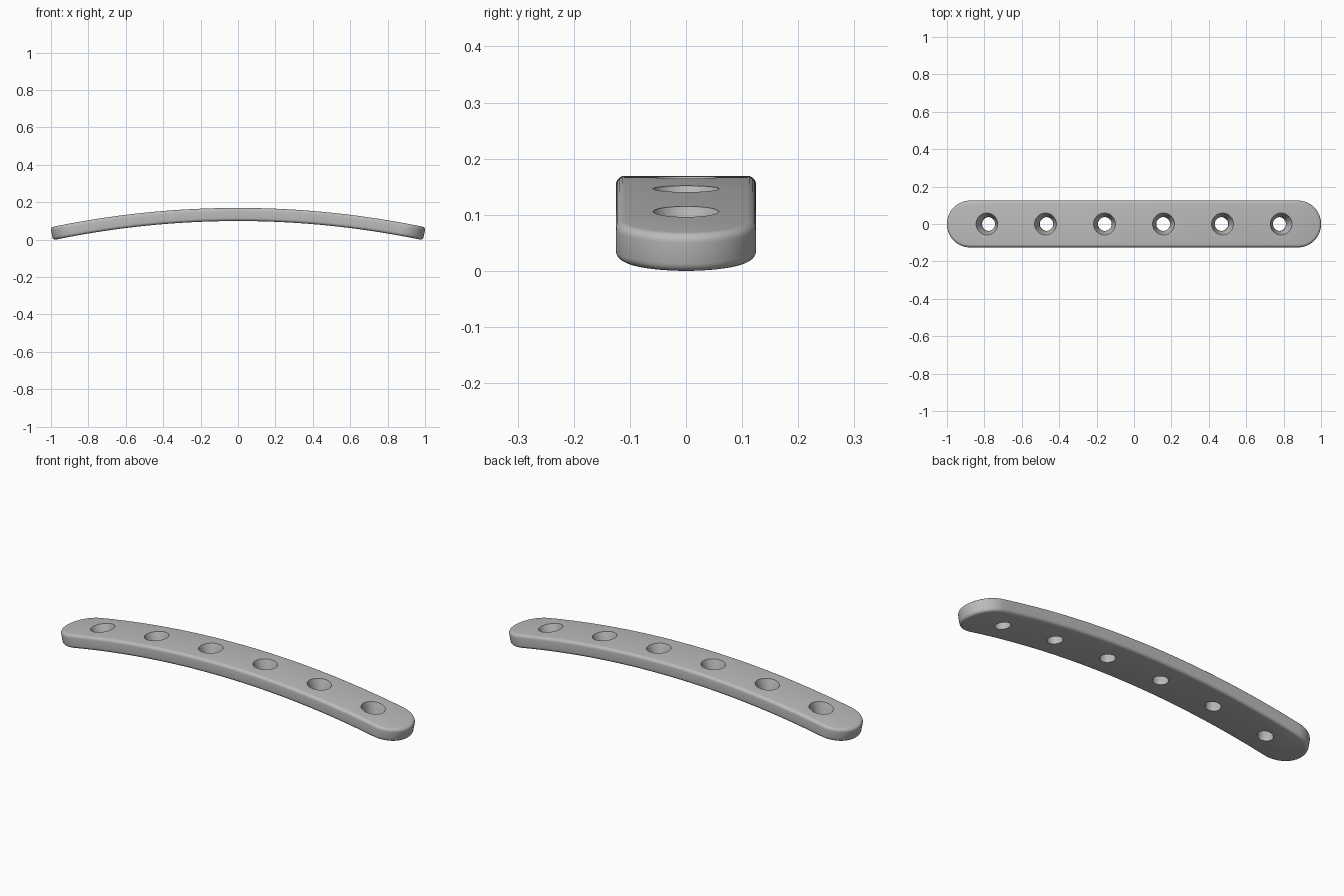
import bpy, bmesh
from math import sin, cos, pi, asin

R = 4.9            # radius of the arched top face
TOP = 0.168        # crown height
T = 0.07           # plate thickness
W = 0.125          # half width
F = 0.016          # edge rounding
L = R * asin(1 / (R - F))   # half length along the arc


def bend(s, y, h):
    """Wrap a flat point (s along, y across, h above the top face) on the arc."""
    r = R + h
    return (r * sin(s / R), y, r * cos(s / R) + TOP - R)


def link_mesh(name, bm):
    bmesh.ops.recalc_face_normals(bm, faces=bm.faces)
    mesh = bpy.data.meshes.new(name)
    bm.to_mesh(mesh)
    bm.free()
    obj = bpy.data.objects.new(name, mesh)
    bpy.context.scene.collection.objects.link(obj)
    return obj


cube = bpy.data.objects.get("Cube")
if cube:
    bpy.data.objects.remove(cube)

grey = bpy.data.materials.new("satin grey")
grey.use_nodes = True
colour = (0.5, 0.5, 0.5, 1)
grey.diffuse_color = colour
grey.node_tree.nodes["Principled BSDF"].inputs["Base Color"].default_value = colour

# Plate: stacked round-ended outlines, inset at the rounded edges
ARC, STRAIGHT, FILLET = 14, 60, 5


def half_outline(inset):
    """Points of the +y half, from one tip to the other."""
    rad, c = W - inset, L - W
    left = [(-c - rad * cos(a), rad * sin(a))
            for a in (pi / 2 * i / ARC for i in range(ARC))]
    mid = [(-c + 2 * c * i / STRAIGHT, rad) for i in range(STRAIGHT + 1)]
    return left + mid + [(-s, y) for s, y in reversed(left)]


steps = [pi / 2 * i / FILLET for i in range(FILLET + 1)]
layers = [(F * (1 - sin(a)), -F * (1 - cos(a))) for a in steps]
layers += [(d, -T - h) for d, h in reversed(layers)]

bm = bmesh.new()
rings = []
for inset, h in layers:
    half = half_outline(inset)
    loop = half + [(s, -y) for s, y in reversed(half[1:-1])]
    rings.append([bm.verts.new(bend(s, y, h)) for s, y in loop])
n = len(rings[0])
for a, b in zip(rings, rings[1:]):
    for i in range(n):
        j = (i + 1) % n
        bm.faces.new((a[i], a[j], b[j], b[i]))
for ring in (rings[0], rings[-1]):
    for i in range(n // 2):
        quad = [ring[i], ring[i + 1], ring[n - i - 1], ring[-i]]
        bm.faces.new(list(dict.fromkeys(quad)))
plate = link_mesh("curved_plate", bm)
plate.data.materials.append(grey)

# Countersunk screw holes: turned cutters square to the arc
SIDES = 40
profile = [(0.037, -0.12), (0.037, -0.045), (0.058, -0.004), (0.062, 0.02)]
bm = bmesh.new()
for k in range(6):
    s0 = (k - 2.5) * 0.316
    rows = [[bm.verts.new(bend(s0 + r * cos(2 * pi * i / SIDES) * R / (R + h),
                               r * sin(2 * pi * i / SIDES), h))
             for i in range(SIDES)] for r, h in profile]
    for a, b in zip(rows, rows[1:]):
        for i in range(SIDES):
            j = (i + 1) % SIDES
            bm.faces.new((a[i], a[j], b[j], b[i]))
    bm.faces.new(rows[0])
    bm.faces.new(rows[-1])
cutter = link_mesh("hole_cutter", bm)
cutter.data.materials.append(grey)

mod = plate.modifiers.new("screw holes", "BOOLEAN")
mod.operation = "DIFFERENCE"
mod.solver = "EXACT"
mod.object = cutter
bpy.context.view_layer.objects.active = plate
plate.select_set(True)
bpy.ops.object.modifier_apply(modifier=mod.name)
bpy.data.objects.remove(cutter)

# Stand on the ground, then smooth
low = min(v.co.z for v in plate.data.vertices)
for v in plate.data.vertices:
    v.co.z -= low
bpy.ops.object.shade_smooth_by_angle(angle=0.5)
